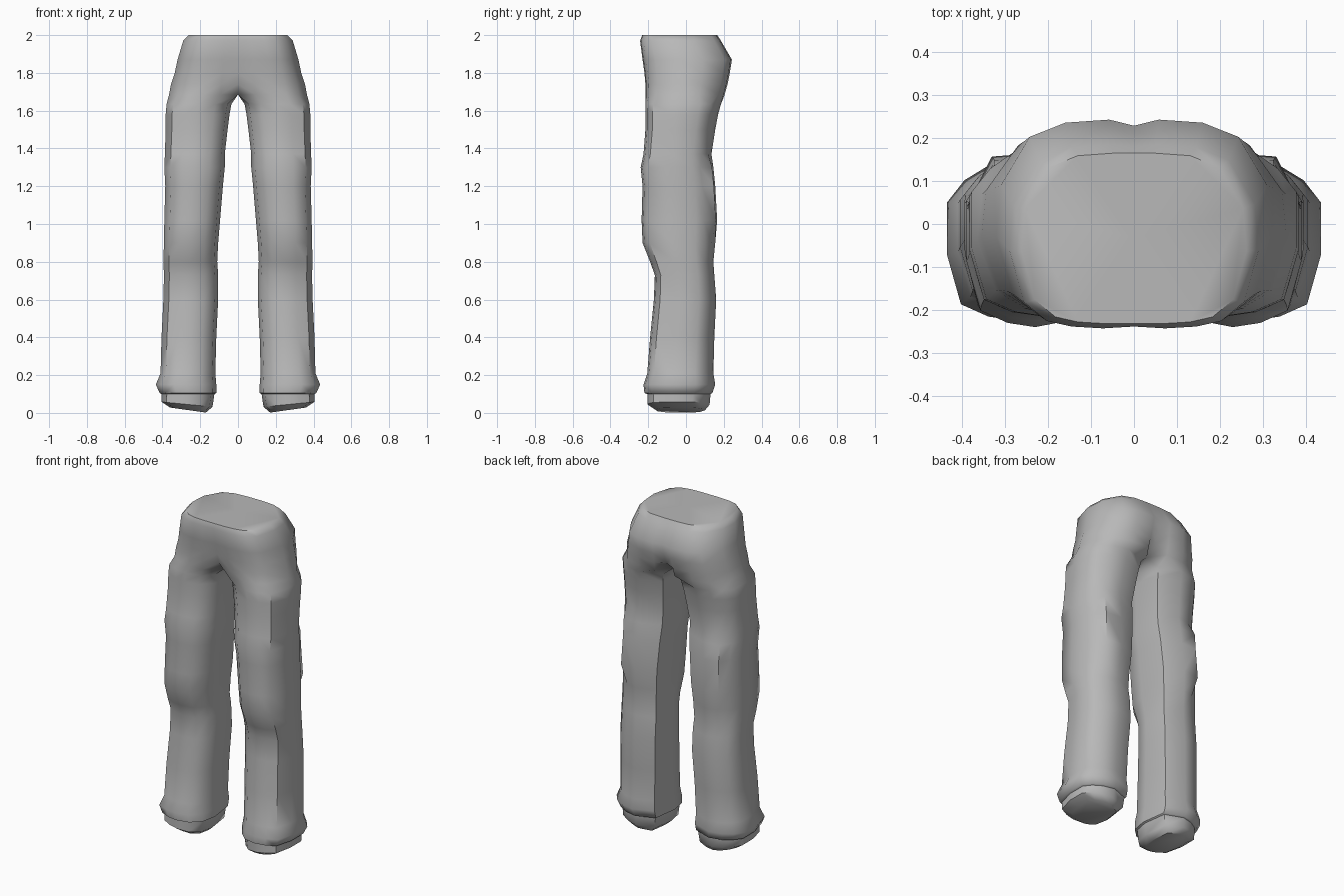
import bpy
import bmesh
import math

if "Cube" in bpy.data.objects:
    bpy.data.objects.remove(bpy.data.objects["Cube"], do_unlink=True)

# One cloth colour
cloth = bpy.data.materials.new("grey cloth")
cloth.use_nodes = True
GREY = (0.48, 0.48, 0.48, 1.0)
cloth.diffuse_color = GREY
cloth.node_tree.nodes["Principled BSDF"].inputs["Base Color"].default_value = GREY

# Leg cross-section (inner side at -1, back at +1); the last point is the inner back crease
LEG_SECTION = [(-.1, 1), (.4, .9), (.75, .72), (1, .45), (1, -.2), (.8, -.8),
               (.4, -.95), (0, -1), (-.5, -.92), (-.88, -.62), (-1, -.1), (-.86, .76)]

# Half hip cross-section, its last three points lying on the centre line
HIP_SECTION = [(.18, 1), (.5, .97), (.76, .83), (.97, .35), (1, -.15), (.88, -.72),
               (.7, -.92), (.5, -.98), (.25, -1), (0, -1), (0, 0), (0, 1)]

# Leg stations: height, inner x, outer x, front y, back y
LEG_STATIONS = [
    (.015, .17, .36, -.16, .10),
    (.045, .135, .405, -.205, .125),
    (.10, .125, .405, -.205, .13),
    (.105, .115, .415, -.22, .14),
    (.15, .115, .435, -.225, .155),
    (.21, .12, .41, -.205, .145),
    (.40, .115, .405, -.19, .15),
    (.60, .105, .395, -.17, .16),
    (.73, .105, .392, -.165, .15),
    (.80, .11, .395, -.19, .145),
    (.90, .105, .392, -.23, .155),
    (1.02, .095, .39, -.235, .165),
    (1.20, .08, .385, -.23, .155),
    (1.30, .07, .39, -.24, .145),
    (1.37, .07, .387, -.225, .135),
    (1.50, .055, .383, -.215, .155),
    (1.58, .045, .383, -.215, .17),
    (1.635, .035, .378, -.215, .185),
]

# Hip stations: height, half width, front y, back y, depth share at the centre line
HIP_STATIONS = [
    (1.685, .365, -.215, .205, .55),
    (1.74, .355, -.215, .22, .86),
    (1.80, .335, -.22, .232, .93),
    (1.87, .32, -.23, .243, .94),
    (1.97, .29, -.243, .185, .98),
    (2.0, .262, -.232, .165, 1),
]


def leg_ring(z, x_in, x_out, front, back):
    cx, half_x = (x_in + x_out) / 2, (x_out - x_in) / 2
    cy, half_y = (front + back) / 2, (back - front) / 2
    section = list(LEG_SECTION)
    if 1 < z < 1.35:  # sharp fold on the outer back of the thigh
        section[1], section[2] = (.6, .96), (.82, .64)
    sole_tilt = .022 if z < .08 else 0
    return [(cx + u * half_x, cy + v * half_y, z + sole_tilt * u * .6)
            for u, v in section]


def hip_ring(z, half_x, front, back, dip):
    cy, half_y = (front + back) / 2, (back - front) / 2
    return [(u * half_x, cy + v * half_y * (dip if u == 0 else 1), z)
            for u, v in HIP_SECTION]


# Loft one leg and half of the hips, then close the foot and the waist
bm = bmesh.new()
rings = [leg_ring(*s) for s in LEG_STATIONS] + [hip_ring(*s) for s in HIP_STATIONS]
loops = [[bm.verts.new(p) for p in ring] for ring in rings]
count = len(LEG_SECTION)
for low, high in zip(loops, loops[1:]):
    for i in range(count):
        j = (i + 1) % count
        quad = [low[i], low[j], high[j], high[i]]
        if any(v.co.x > 1e-4 for v in quad):  # leave the centre plane open
            bm.faces.new(quad)
bm.faces.new(loops[0])
bm.faces.new(loops[-1])
bmesh.ops.recalc_face_normals(bm, faces=bm.faces)

# Make sure the surface points outward
waist = max(bm.faces, key=lambda f: f.calc_center_median().z)
if waist.normal.z < 0:
    bmesh.ops.reverse_faces(bm, faces=bm.faces)

mesh = bpy.data.meshes.new("trousers")
bm.to_mesh(mesh)
bm.free()
mesh.materials.append(cloth)
trousers = bpy.data.objects.new("trousers", mesh)
bpy.context.collection.objects.link(trousers)

# Smooth shading with sharp creases, mirrored to the other leg
bpy.ops.object.select_all(action="DESELECT")
trousers.select_set(True)
bpy.context.view_layer.objects.active = trousers
bpy.ops.object.shade_smooth_by_angle(angle=math.radians(50))
mirror = trousers.modifiers.new("other_half", "MIRROR")
mirror.use_clip = True
mirror.merge_threshold = .001
